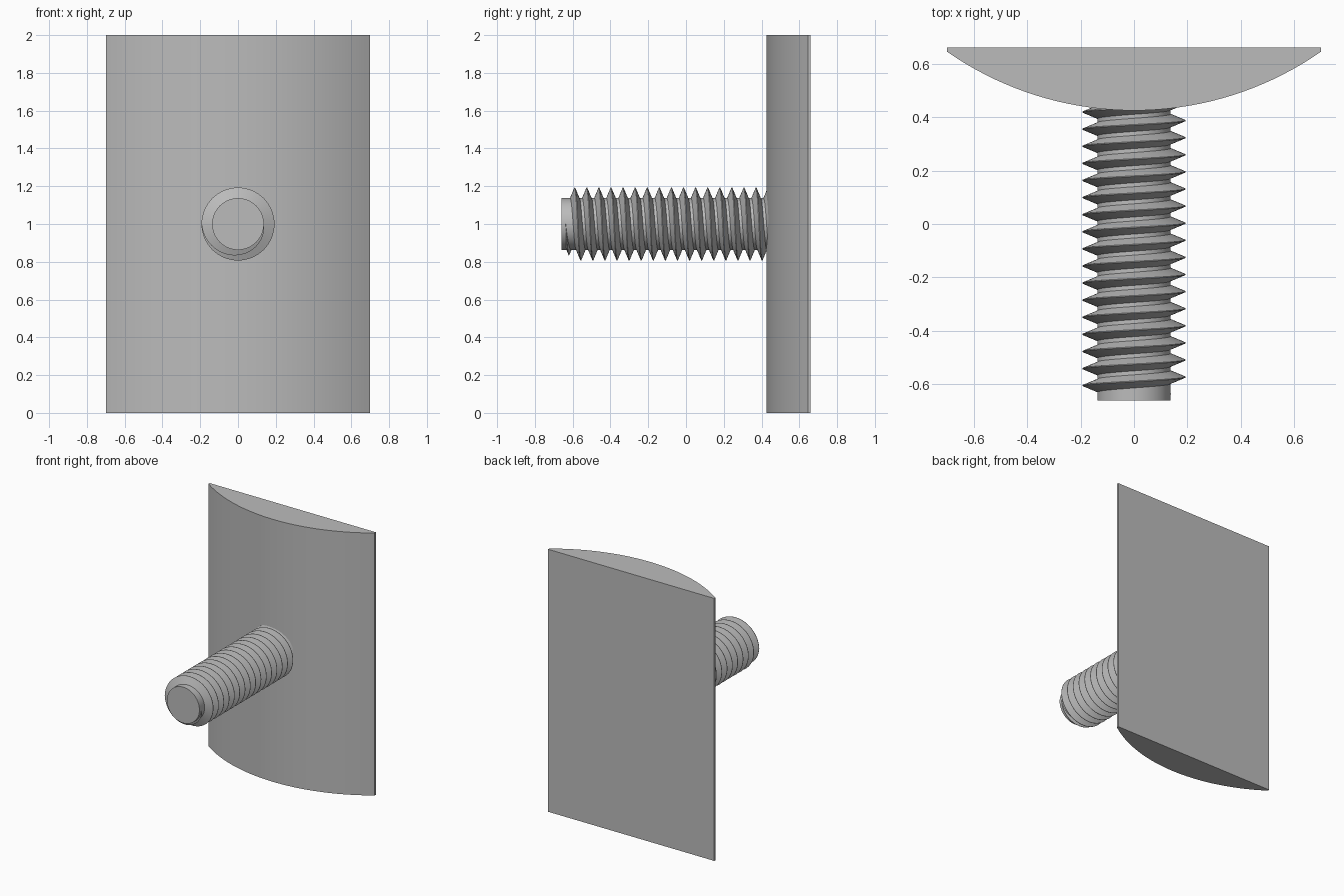
import bpy
import bmesh
import math
from mathutils import Vector

cube = bpy.data.objects.get("Cube")
if cube:
    bpy.data.objects.remove(cube, do_unlink=True)

# Single grey finish
grey = bpy.data.materials.new("plain_grey")
grey.use_nodes = True
colour = (0.5, 0.5, 0.5, 1)
grey.diffuse_color = colour
grey.node_tree.nodes["Principled BSDF"].inputs["Base Color"].default_value = colour


def finish(name, bm):
    """Turn a bmesh into a shaded, coloured object."""
    bmesh.ops.recalc_face_normals(bm, faces=bm.faces)
    mesh = bpy.data.meshes.new(name)
    bm.to_mesh(mesh)
    bm.free()
    mesh.materials.append(grey)
    obj = bpy.data.objects.new(name, mesh)
    bpy.context.collection.objects.link(obj)
    bpy.ops.object.select_all(action="DESELECT")
    obj.select_set(True)
    bpy.context.view_layer.objects.active = obj
    bpy.ops.object.shade_smooth_by_angle(angle=math.radians(30))
    return obj


def loft(name, sections):
    """Skin a list of closed sections and cap both ends."""
    bm = bmesh.new()
    rings = [[bm.verts.new(p) for p in s] for s in sections]
    for a, b in zip(rings, rings[1:]):
        for i in range(len(a)):
            j = (i + 1) % len(a)
            bm.faces.new((a[i], a[j], b[j], b[i]))
    bm.faces.new(rings[0])
    bm.faces.new(rings[-1])
    return finish(name, bm)


# Handle: bowed front, narrow side edges and flat back, drawn upwards
HALF_W, FRONT, SHOULDER, BACK, HEIGHT = 0.70, 0.425, 0.645, 0.66, 2.0
sag = SHOULDER - FRONT
radius = (HALF_W ** 2 + sag ** 2) / (2 * sag)
sweep = math.asin(HALF_W / radius)
STEPS = 36
profile = []
for i in range(STEPS + 1):
    t = sweep * (2 * i / STEPS - 1)
    profile.append((radius * math.sin(t), FRONT + radius * (1 - math.cos(t))))
profile += [(HALF_W, BACK), (-HALF_W, BACK)]
loft("handle", [[(x, y, z) for x, y in profile] for z in (0, HEIGHT)])

# Bolt core: plain cylinder along y, ending inside the handle
CORE_R, CREST_R, AXIS_Z, SIDES = 0.137, 0.193, 1.0, 64
EMBED = 0.5


def around(r, a, y):
    return Vector((r * math.cos(a), y, AXIS_Z - r * math.sin(a)))


angles = [math.tau * i / SIDES for i in range(SIDES)]
loft("bolt_core", [[around(CORE_R, a, y) for a in angles] for y in (-BACK, EMBED)])

# Bolt thread: V-shaped ridge wound round the core, growing over half a turn
PITCH, START, HALF_BASE, HALF_CREST = 0.064, -0.637, 0.025, 0.0015
turns = (EMBED - 0.03 - START) / PITCH
sections = []
for i in range(int(turns * SIDES) + 1):
    a = math.tau * i / SIDES
    y = START + PITCH * i / SIDES
    grow = min(1, max(0.03, 2 * i / SIDES))
    crest = CORE_R + (CREST_R - CORE_R) * grow
    base, tip = HALF_BASE * grow, HALF_CREST * grow
    sections.append([
        around(CORE_R - 0.001, a, y - base),
        around(crest, a, y - tip),
        around(crest, a, y + tip),
        around(CORE_R - 0.001, a, y + base),
    ])
loft("bolt_thread", sections)
